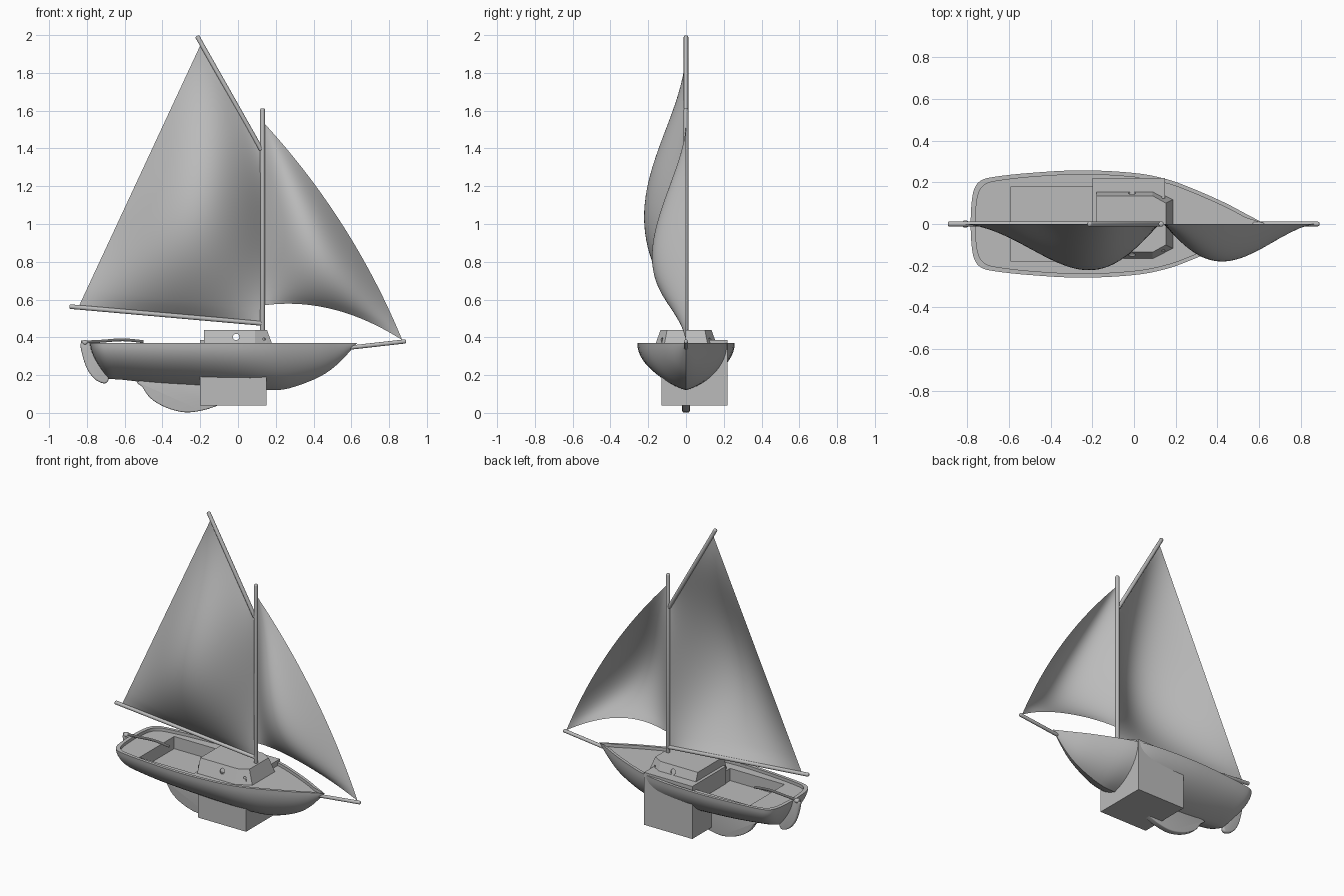
import bpy, bmesh, math
from mathutils import Vector, Matrix

if "Cube" in bpy.data.objects:
    bpy.data.objects.remove(bpy.data.objects["Cube"])

grey = bpy.data.materials.new("plain grey")
grey.diffuse_color = (0.5, 0.5, 0.5, 1)
grey.use_nodes = True
grey.node_tree.nodes["Principled BSDF"].inputs["Base Color"].default_value = grey.diffuse_color


def catmull(pts, n=4, closed=False):
    """Smooth a list of tuples through its points."""
    pts = [Vector(p) for p in pts]
    c, out = len(pts), []
    for i in range(c if closed else c - 1):
        if closed:
            a, b, d, e = (pts[(i + k) % c] for k in (-1, 0, 1, 2))
        else:
            a, b, d, e = (pts[min(max(i + k, 0), c - 1)] for k in (-1, 0, 1, 2))
        for s in range(n):
            t = s / n
            out.append(0.5 * (2 * b + (d - a) * t + (2 * a - 5 * b + 4 * d - e) * t * t
                              + (3 * b - a - 3 * d + e) * t ** 3))
    if not closed:
        out.append(pts[-1])
    return out


def make(name, bm, helper=False):
    bmesh.ops.recalc_face_normals(bm, faces=bm.faces)
    me = bpy.data.meshes.new(name)
    bm.to_mesh(me)
    bm.free()
    ob = bpy.data.objects.new(name, me)
    bpy.context.collection.objects.link(ob)
    if not helper:
        me.materials.append(grey)
    ob.hide_render = helper
    return ob


def activate(ob):
    bpy.ops.object.select_all(action='DESELECT')
    ob.select_set(True)
    bpy.context.view_layer.objects.active = ob


def apply_mod(ob, kind, **props):
    mod = ob.modifiers.new(kind.lower(), kind)
    for key, val in props.items():
        setattr(mod, key, val)
    activate(ob)
    bpy.ops.object.modifier_apply(modifier=mod.name)


def smooth(ob, angle=35):
    activate(ob)
    bpy.ops.object.shade_smooth_by_angle(angle=math.radians(angle))


def cut(ob, cutter):
    apply_mod(ob, 'BOOLEAN', object=cutter, operation='DIFFERENCE', solver='EXACT')
    bpy.data.objects.remove(cutter)


def box(name, lo, hi, helper=False):
    lo, hi = Vector(lo), Vector(hi)
    bm = bmesh.new()
    bmesh.ops.create_cube(bm, size=1, matrix=Matrix.Translation((lo + hi) / 2)
                          @ Matrix.Diagonal((*(hi - lo), 1)))
    return make(name, bm, helper)


def rod(name, a, b, r, helper=False):
    a, b = Vector(a), Vector(b)
    bm = bmesh.new()
    m = Matrix.Translation((a + b) / 2) @ (b - a).to_track_quat('Z', 'Y').to_matrix().to_4x4()
    bmesh.ops.create_cone(bm, cap_ends=True, segments=20, radius1=r, radius2=r,
                          depth=(b - a).length, matrix=m)
    ob = make(name, bm, helper)
    if not helper:
        apply_mod(ob, 'BEVEL', width=r * 0.6, segments=3)
        smooth(ob)
    return ob


def plate(name, outline, half, bevel):
    """Smooth x-z outline thickened along y with rounded edges."""
    bm = bmesh.new()
    f = bm.faces.new([bm.verts.new((p[0], -half, p[1])) for p in catmull(outline, 4, True)])
    ext = bmesh.ops.extrude_face_region(bm, geom=[f])
    for v in ext["geom"]:
        if isinstance(v, bmesh.types.BMVert):
            v.co.y = half
    ob = make(name, bm)
    apply_mod(ob, 'BEVEL', width=bevel, segments=4, angle_limit=math.radians(50))
    smooth(ob, 40)


def sail(name, point, n=32):
    bm = bmesh.new()
    g = [[bm.verts.new(point(i / n, j / n)) for i in range(n + 1)] for j in range(n + 1)]
    for j in range(n):
        for i in range(n):
            bm.faces.new((g[j][i], g[j][i + 1], g[j + 1][i + 1], g[j + 1][i]))
    bmesh.ops.remove_doubles(bm, verts=bm.verts, dist=1e-5)
    smooth(make(name, bm), 80)


# Hull: stations of x, half width, keel height
stations = [(-.785, 0, .18), (-.78, .10, .18), (-.768, .165, .18), (-.74, .205, .178),
            (-.68, .225, .175), (-.5, .245, .16), (-.25, .258, .145), (0, .245, .13),
            (.15, .217, .12), (.27, .175, .13), (.43, .105, .19), (.535, .05, .265),
            (.63, 0, .37)]
TOP, M = .37, 12
rings = []
bm = bmesh.new()
for x, w, k in catmull(stations, 4):
    w = max(w, 0)
    rake = .1 * min(max((-.4 - x) / .38, 0), 1)
    side = []
    for i in range(M + 1):
        a = math.pi / 2 * (1 - i / M)
        f = .6 * math.sin(a) + .4 * a / (math.pi / 2)
        side.append((x + rake * f ** 1.6, w * math.cos(a) if i else 0, TOP - (TOP - k) * f))
    # raised rim and deck edge
    xi = x + .022 * min(max((-.5 - x) / .28, 0), 1)
    wi = w - min(.02, .4 * w)
    side += [(xi, wi, TOP), (xi, wi, min(TOP, max(.35, k + .01)))]
    ring = side + [(p[0], -p[1], p[2]) for p in reversed(side[1:])]
    rings.append([bm.verts.new(p) for p in ring])
for r, s in zip(rings, rings[1:]):
    for i in range(len(r)):
        j = (i + 1) % len(r)
        bm.faces.new((r[i], r[j], s[j], s[i]))
bmesh.ops.remove_doubles(bm, verts=bm.verts, dist=1e-4)
bmesh.ops.dissolve_degenerate(bm, edges=bm.edges, dist=1e-5)
hull = make("hull", bm)
# Cockpit well
cut(hull, box("cockpit_cutter", (-.59, -.18, .27), (-.195, .18, .5), True))
smooth(hull)

# Block set through the hull
box("ballast_block", (-.20, -.13, .04), (.15, .22, .385))

# Cabin: hollow shell with sloped walls
def loop(z, pts):
    pts = pts + [(x, -y) for x, y in reversed(pts)]
    return [bm.verts.new((x, y, z)) for x, y in pts]

bm = bmesh.new()
low = loop(.345, [(-.18, .168), (.09, .168), (.188, .118)])
high = loop(.44, [(-.18, .135), (.09, .135), (.153, .10)])
bm.faces.new(high)
for i in range(6):
    j = (i + 1) % 6
    bm.faces.new((low[i], low[j], high[j], high[i]))
cabin = make("cabin", bm)
apply_mod(cabin, 'SOLIDIFY', thickness=.008, offset=-1)
# Portholes
cut(cabin, rod("porthole_cutter", (-.01, -.3, .402), (-.01, .3, .402), .017, True))
for s in (-1, 1):
    cut(cabin, rod("porthole_cutter", (.125, s * .10, .39), (.16, s * .17, .39), .008, True))

# Spars
rod("mast", (.13, 0, .36), (.13, 0, 1.612), .0125)
rod("gaff", (.125, 0, 1.39), (-.217, 0, 1.995), .012)
rod("boom", (.13, 0, .473), (-.893, 0, .563), .012)
rod("bowsprit", (.57, 0, .343), (.89, 0, .379), .011)

# Mainsail: four-cornered, bulging to one side
def main_point(u, v):
    foot = Vector((.125, 0, .485)).lerp(Vector((-.84, 0, .57)), u)
    head = Vector((.12, 0, 1.41)).lerp(Vector((-.2, 0, 1.945)), u)
    p = foot.lerp(head, v)
    p.y = -.222 * math.sin(math.pi * u) * math.sin(math.pi * v ** .85)
    return p

sail("mainsail", main_point)

# Jib: triangular, curved front edge and lifted foot
def jib_point(u, v):
    luff = Vector((.142, 0, .57)).lerp(Vector((.142, 0, 1.53)), v)
    stay = Vector((.87, 0, .385)).lerp(Vector((.142, 0, 1.53)), v)
    stay += Vector((.84, 0, .54)) * .06 * 4 * v * (1 - v)
    p = luff.lerp(stay, u)
    p.z += .07 * 4 * u * (1 - u) * (1 - v) ** 2
    q = .02 + .98 * v
    p.y = -.18 * math.sin(math.pi * u) * q ** .75 * max(1 - q, 0) ** 1.75 / .217
    return p

sail("jib", jib_point)

# Keel fin and rudder
plate("keel", [(-.52, .17), (-.505, .135), (-.46, .075), (-.38, .028), (-.28, .003),
               (-.18, .015), (-.09, .045), (.03, .085), (.12, .14), (0, .17), (-.25, .18)],
      .02, .016)
plate("rudder", [(-.832, .37), (-.825, .31), (-.80, .235), (-.76, .18), (-.715, .157),
                 (-.69, .165), (-.687, .20), (-.72, .26), (-.76, .32), (-.79, .372)],
      .013, .009)
rod("rudder_head", (-.81, 0, .36), (-.81, 0, .385), .018)

# Tiller: gently arched bar
cu = bpy.data.curves.new("tiller", 'CURVE')
cu.dimensions = '3D'
cu.bevel_depth, cu.bevel_resolution, cu.use_fill_caps = .008, 3, True
path = catmull([(-.83, 0, .375), (-.73, 0, .379), (-.61, 0, .387), (-.5, 0, .377)], 5)
sp = cu.splines.new('POLY')
sp.points.add(len(path) - 1)
for p, q in zip(sp.points, path):
    p.co = (*q, 1)
tiller = bpy.data.objects.new("tiller", cu)
bpy.context.collection.objects.link(tiller)
cu.materials.append(grey)
activate(tiller)
bpy.ops.object.convert(target='MESH')
smooth(bpy.context.view_layer.objects.active)
